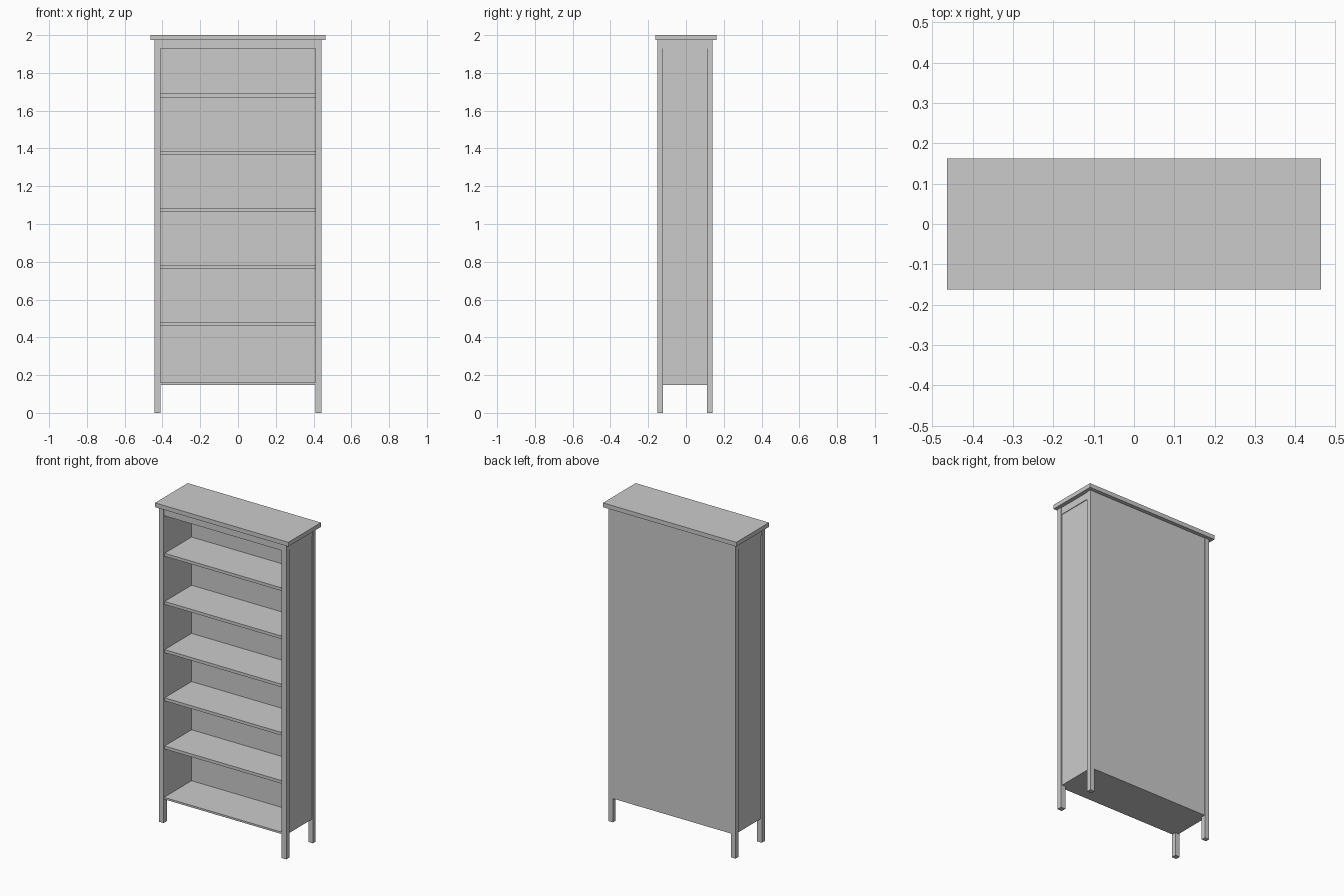
import bpy

if "Cube" in bpy.data.objects:
    bpy.data.objects.remove(bpy.data.objects["Cube"])


def box(name, x0, x1, y0, y1, z0, z1):
    bpy.ops.mesh.primitive_cube_add(size=1, location=((x0 + x1) / 2, (y0 + y1) / 2, (z0 + z1) / 2))
    ob = bpy.context.object
    ob.name = name
    ob.scale = (x1 - x0, y1 - y0, z1 - z0)
    bpy.ops.object.transform_apply(location=True, scale=True)
    return ob


X, XI = 0.442, 0.41            # outer and inner faces of the legs
YF, YFI = -0.152, -0.121       # front legs
YB, YBI = 0.14, 0.112          # back legs
TOP, BASE, RAIL = 1.973, 0.148, 1.928

# Overhanging top board
box("top_board", -0.463, 0.463, -0.162, 0.162, TOP, 2.0)

# Legs, side panels and side rails, on both sides
for s, side in ((-1, "left"), (1, "right")):
    a, b = sorted((s * XI, s * X))
    box(side + "_front_leg", a, b, YF, YFI, 0, TOP)
    box(side + "_back_leg", a, b, YBI, YB, 0, TOP)
    a, b = sorted((s * XI, s * (X - 0.008)))
    box(side + "_panel", a, b, YFI, YBI, BASE, RAIL)
    a, b = sorted((s * XI, s * (X - 0.004)))
    box(side + "_rail", a, b, YFI, YBI, RAIL, TOP)

# Back panel and front rail under the top
box("back_panel", -XI, XI, 0.125, YB - 0.002, BASE, TOP)
box("front_rail", -XI, XI, YF + 0.004, YFI, RAIL, TOP)

# Bottom shelf and five upper shelves
box("bottom_shelf", -XI, XI, YF + 0.004, 0.125, BASE, 0.16)
for i in range(5):
    z = 0.461 + i * 0.3025
    box(f"shelf_{i + 1}", -XI, XI, YF + 0.01, 0.125, z, z + 0.019)
